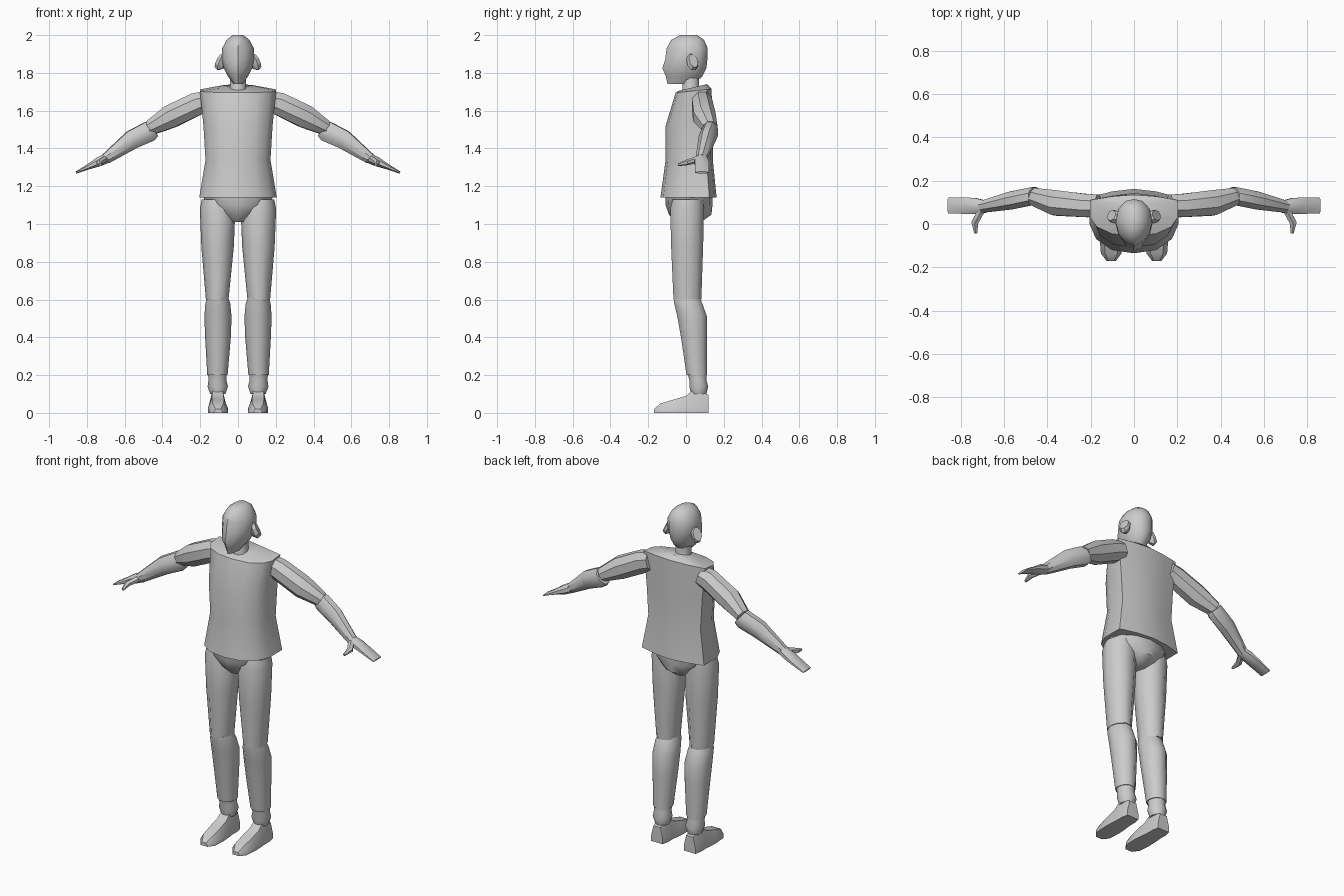
import bpy, bmesh, math
from mathutils import Vector

grey = bpy.data.materials.new("plain grey")
grey.diffuse_color = (0.6, 0.6, 0.6, 1)


def loft(name, rings, mirror=False, angle=40):
    """Skin a row of closed rings, cap the ends, optionally mirror across x."""
    bm = bmesh.new()
    rows = [[bm.verts.new(p) for p in ring] for ring in rings]
    n = len(rows[0])
    for a, b in zip(rows, rows[1:]):
        for i in range(n):
            j = (i + 1) % n
            bm.faces.new((a[i], a[j], b[j], b[i]))
    bm.faces.new(rows[0])
    bm.faces.new(rows[-1])
    bmesh.ops.recalc_face_normals(bm, faces=bm.faces)
    mesh = bpy.data.meshes.new(name)
    bm.to_mesh(mesh)
    bm.free()
    mesh.materials.append(grey)
    ob = bpy.data.objects.new(name, mesh)
    bpy.context.collection.objects.link(ob)
    bpy.ops.object.select_all(action='DESELECT')
    ob.select_set(True)
    bpy.context.view_layer.objects.active = ob
    bpy.ops.object.shade_smooth_by_angle(angle=math.radians(angle))
    if mirror:
        ob.modifiers.new("mirror", 'MIRROR').use_mirror_merge = False
    return ob


def oval(x, z, hw, yf, yb, n=10):
    """Level oval ring from front yf to back yb."""
    yc, ry = (yf + yb) / 2, (yb - yf) / 2
    return [(x + hw * math.cos(t), yc + ry * math.sin(t), z)
            for t in (2 * math.pi * i / n for i in range(n))]


def shaped(half, z, hw, yf, yb, rise=0):
    """Level ring from a half outline (side 0..1, front-to-back 0..1)."""
    full = half + [(-x, t) for x, t in half[-2:0:-1]]
    return [(x * hw, yf + t * (yb - yf), z + rise * t) for x, t in full]


def tube(points, n=8):
    """Rings square to a path: each point is (centre, half depth, half height)."""
    cs = [Vector(p[0]) for p in points]
    rings = []
    for i, (c, ru, rv) in enumerate(points):
        d = (cs[min(i + 1, len(cs) - 1)] - cs[max(i - 1, 0)]).normalized()
        v = Vector((0, 0, 1))
        v = (v - d * v.dot(d)).normalized()
        u = d.cross(v)
        rings.append([cs[i] + u * ru * math.cos(t) + v * rv * math.sin(t)
                      for t in (2 * math.pi * (k + .5) / n for k in range(n))])
    return rings


# Sleeveless top with a flat back, square shoulders and flared hem
chest = [(0, 0), (.5, .05), (.85, .22), (1, .45), (1, .87), (.5, .96), (0, 1)]
loft("shirt", [shaped(chest, *r) for r in (
    (1.14, .205, -.135, .162), (1.34, .172, -.108, .142), (1.52, .183, -.108, .142),
    (1.695, .202, -.055, .135, .02), (1.705, .075, -.04, .11, .035))])

# Pelvis, narrowing to the crotch
loft("pelvis", [oval(0, *r, n=12) for r in (
    (1.16, .19, -.11, .14), (1.10, .17, -.108, .14),
    (1.05, .10, -.09, .135), (1.01, .045, -.05, .08))])

# Neck and head
loft("neck", [oval(0, *r) for r in ((1.68, .055, -.03, .08), (1.72, .043, -.02, .07),
                                    (1.80, .043, -.02, .07))])
skull = [(0, 0), (.45, .09), (.85, .28), (1, .52), (.85, .8), (.45, .96), (0, 1)]
loft("head", [shaped(skull, *r) for r in (
    (1.74, .022, -.098, .04), (1.78, .052, -.106, .085), (1.825, .075, -.125, .108),
    (1.87, .086, -.110, .113), (1.93, .084, -.103, .115), (1.975, .060, -.078, .095),
    (2.0, .028, -.03, .06))])
loft("ear", tube([((.07, .028, 1.85), .018, .032), ((.09, .033, 1.857), .032, .05),
                  ((.104, .04, 1.865), .026, .04)]), True, 30)

# Arms
loft("upper_arm", tube([
    ((.165, .085, 1.652), .055, .058), ((.22, .085, 1.635), .058, .066),
    ((.36, .097, 1.567), .063, .066), ((.465, .126, 1.508), .043, .042)]), True)
loft("forearm", tube([
    ((.455, .130, 1.503), .042, .052), ((.47, .128, 1.490), .045, .058),
    ((.56, .110, 1.447), .045, .054), ((.70, .080, 1.345), .030, .030)]), True)
loft("hand", tube([
    ((.685, .08, 1.352), .030, .028), ((.735, .083, 1.330), .040, .027),
    ((.79, .085, 1.304), .041, .016), ((.858, .085, 1.272), .039, .006)]), True)
loft("thumb", tube([
    ((.705, .06, 1.342), .018, .018), ((.735, .005, 1.326), .018, .015),
    ((.73, -.042, 1.313), .008, .007)], 6), True)

# Legs
loft("thigh", [oval(*r) for r in (
    (.11, 1.13, .082, -.075, .095), (.108, 1.08, .094, -.088, .10),
    (.108, .88, .086, -.083, .095), (.11, .60, .060, -.07, .085))], True)
loft("shin", [oval(*r) for r in (
    (.107, .61, .056, -.07, .075), (.107, .58, .066, -.066, .09),
    (.106, .51, .072, -.05, .115), (.106, .40, .068, -.03, .115),
    (.109, .20, .054, 0, .115))], True)
loft("ankle", [oval(*r) for r in (
    (.109, .21, .050, .005, .112), (.109, .175, .047, .015, .11),
    (.107, .14, .054, .015, .12), (.107, .10, .040, .025, .11))], True)

# Shoe: cross sections from toe to heel (y, centre x, half width, height)
sole = [(-1, 0), (1, 0), (1, .35), (.6, 1), (-.6, 1), (-1, .35)]
loft("shoe", [[(xc + a * hw, y, b * h) for a, b in sole] for y, xc, hw, h in (
    (-.17, .105, .022, .02), (-.135, .105, .048, .05), (-.06, .106, .053, .072),
    (0, .107, .050, .09), (.03, .108, .046, .115), (.085, .108, .046, .11),
    (.12, .108, .038, .095))], True)
